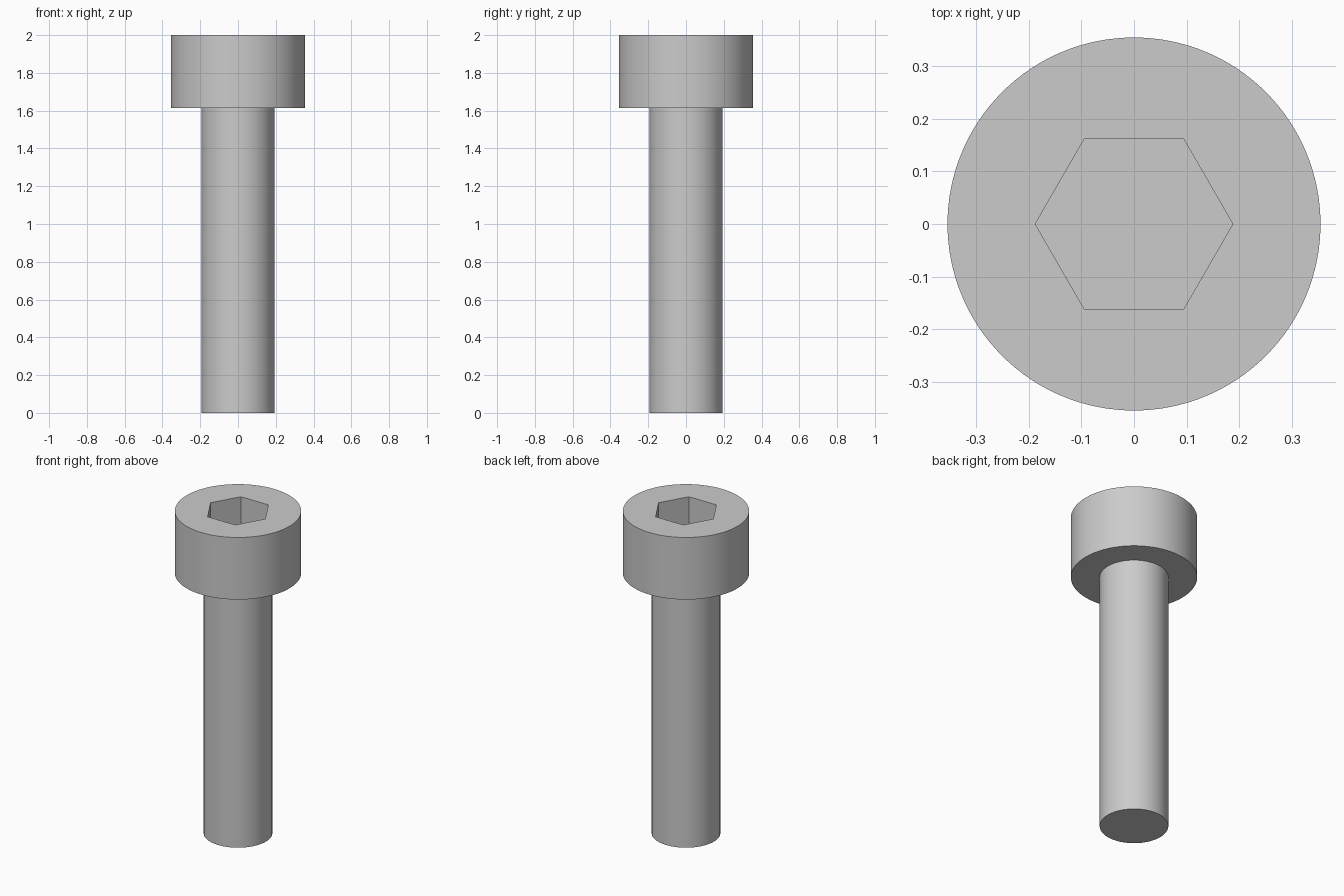
import bpy
import math

cube = bpy.data.objects.get("Cube")
if cube:
    bpy.data.objects.remove(cube, do_unlink=True)

# Plain steel grey
steel = bpy.data.materials.new("steel_grey")
steel.use_nodes = True
colour = (0.6, 0.6, 0.6, 1.0)
steel.diffuse_color = colour
steel.node_tree.nodes["Principled BSDF"].inputs["Base Color"].default_value = colour


def cylinder(name, radius, bottom, top, sides):
    bpy.ops.mesh.primitive_cylinder_add(
        vertices=sides, radius=radius, depth=top - bottom,
        location=(0, 0, (bottom + top) / 2))
    part = bpy.context.object
    part.name = name
    part.data.materials.append(steel)
    return part


# Round shaft, reaching slightly into the head
shaft = cylinder("shaft", 0.193, 0, 1.65, 128)
bpy.ops.object.shade_smooth_by_angle(angle=math.radians(30))

# Cylindrical head
head = cylinder("head", 0.355, 1.615, 2, 128)
bpy.ops.object.shade_smooth_by_angle(angle=math.radians(30))

# Hexagonal socket with points on the x axis
cutter = cylinder("socket_cutter", 0.188, 1.8, 2.1, 6)
cutter.rotation_euler.z = math.radians(30)
cutter.hide_render = True
cutter.hide_set(True)

socket = head.modifiers.new("hex_socket", "BOOLEAN")
socket.operation = "DIFFERENCE"
socket.solver = "EXACT"
socket.object = cutter
